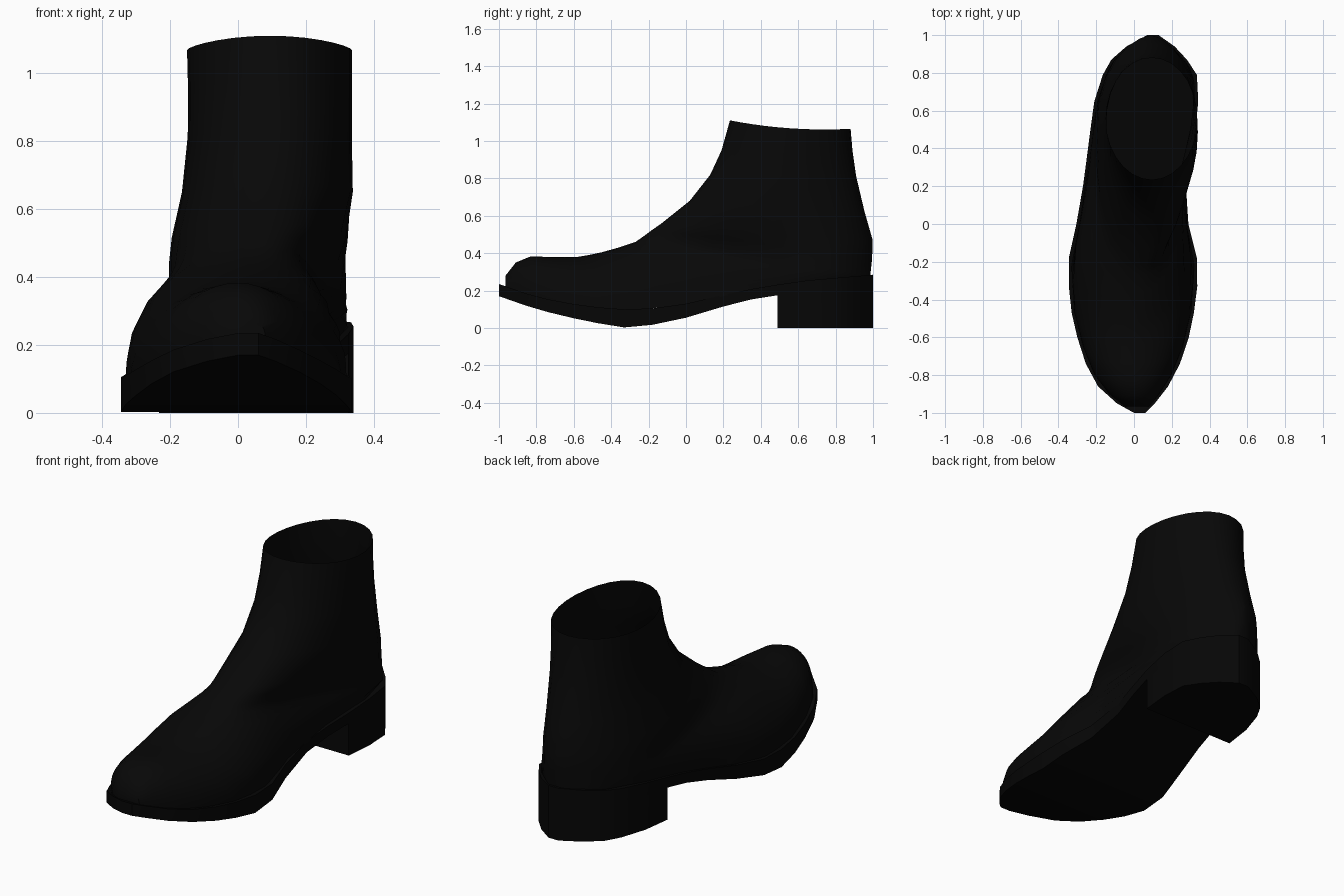
import bpy, bmesh, math

if "Cube" in bpy.data.objects:
    bpy.data.objects.remove(bpy.data.objects["Cube"])


def material(name, v):
    m = bpy.data.materials.new(name)
    m.diffuse_color = (v, v, v, 1)
    m.use_nodes = True
    m.node_tree.nodes["Principled BSDF"].inputs["Base Color"].default_value = m.diffuse_color
    return m


BLACK = material("black leather", 0.0023)
SOLE = material("dark rubber", 0.0018)

# sole outline seen from above: y, left x, right x
OUTLINE = [(-1.0, 0.0, 0.06), (-0.95, -0.09, 0.11), (-0.86, -0.19, 0.18), (-0.74, -0.255, 0.243),
           (-0.6, -0.3, 0.29), (-0.47, -0.33, 0.317), (-0.33, -0.345, 0.335), (-0.18, -0.345, 0.333),
           (0.0, -0.305, 0.288), (0.2, -0.27, 0.275), (0.35, -0.25, 0.3), (0.49, -0.232, 0.325),
           (0.65, -0.21, 0.34), (0.79, -0.165, 0.333), (0.87, -0.12, 0.28), (0.94, -0.04, 0.215),
           (1.0, 0.07, 0.13)]
# side profiles: y, z
TOP = [(-1.0, .235), (-.8, .165), (-.53, .115), (-.33, .1), (-.17, .105), (0, .13), (.3, .2), (.6, .25), (1, .285)]
BOTTOM = [(-1.0, .17), (-.8, .1), (-.53, .035), (-.33, .003), (-.17, .018), (0, .055), (.3, .145), (.49, .175), (1, .21)]
GROUND = [(-1, 0), (1, 0)]


def at(table, y, col=1):
    """Linear interpolation in a table sorted by y."""
    y = max(table[0][0], min(table[-1][0], y))
    for a, b in zip(table, table[1:]):
        if y <= b[0]:
            t = (y - a[0]) / (b[0] - a[0])
            return a[col] + (b[col] - a[col]) * t


def finish(name, bm, mat, angle):
    bmesh.ops.remove_doubles(bm, verts=bm.verts, dist=0.0005)
    bmesh.ops.recalc_face_normals(bm, faces=bm.faces)
    me = bpy.data.meshes.new(name)
    bm.to_mesh(me)
    bm.free()
    me.materials.append(mat)
    ob = bpy.data.objects.new(name, me)
    bpy.context.collection.objects.link(ob)
    bpy.ops.object.select_all(action='DESELECT')
    ob.select_set(True)
    bpy.context.view_layer.objects.active = ob
    bpy.ops.object.shade_smooth_by_angle(angle=math.radians(angle))
    return ob


def slab(name, y_min, top, bottom, mat):
    """Slab that follows the outline between two side profiles."""
    bm = bmesh.new()
    rings = []
    for y, l, r in OUTLINE:
        if y < y_min:
            continue
        zt, zb = at(top, y), at(bottom, y)
        rings.append([bm.verts.new(p) for p in ((l, y, zt), (r, y, zt), (r, y, zb), (l, y, zb))])
    for a, b in zip(rings, rings[1:]):
        for i in range(4):
            j = (i + 1) % 4
            bm.faces.new((a[i], a[j], b[j], b[i]))
    bm.faces.new(rings[0])
    bm.faces.new(rings[-1])
    return finish(name, bm, mat, 35)


slab("sole", -1.0, TOP, BOTTOM, SOLE)
slab("heel_block", 0.49, BOTTOM, GROUND, SOLE)

# upper: fan of sections from the opening to the toe
# front y, front z, back y, back z, centre x, oval left x, oval right x, foot share
SECTIONS = [(.235, 1.11, .88, 1.065, .095, -.15, .335, 0), (.19, .95, .89, .95, .095, -.147, .335, 0),
            (.13, .82, .91, .81, .095, -.148, .335, 0), (.02, .68, .955, .62, .09, -.165, .338, 0),
            (-.13, .56, .998, .47, .085, -.195, .338, .35), (-.18, .525, .995, .37, .08, -.21, .338, .7),
            (-.22, .495, .985, .278, .07, 0, 0, 1),
            (-.27, .46, .88, .268, .05, 0, 0, 1), (-.36, .43, .65, .25, .04, 0, 0, 1),
            (-.45, .405, .35, .205, .02, 0, 0, 1), (-.52, .39, .05, .135, 0, 0, 0, 1),
            (-.58, .38, -.22, .1, -.005, 0, 0, 1), (-.65, .379, -.45, .1, -.005, 0, 0, 1),
            (-.74, .38, -.65, .13, -.003, 0, 0, 1), (-.83, .383, -.8, .16, 0, 0, 0, 1),
            (-.91, .35, -.9, .19, .01, 0, 0, 1), (-.965, .28, -.965, .22, .02, 0, 0, 1)]
N = 15
bm = bmesh.new()
rings = []
for k, (fy, fz, by, bz, cx, xl, xr, foot) in enumerate(SECTIONS):
    ring = []
    for side in (1, -1):
        half = []
        oval = xr - cx if side > 0 else cx - xl
        for i in range(N):
            v = (1 + math.cos(math.pi * i / (N - 1))) / 2
            y = by + (fy - by) * v
            # shaft is a plain oval, foot is a dome over the sole outline
            edge = max(0, side * (at(OUTLINE, y, 2 if side > 0 else 1) - cx) - 0.015)
            dome = edge * math.sqrt(max(0, 1 - v ** 2.5))
            w = (1 - foot) * oval * 2 * math.sqrt(max(0, v * (1 - v))) + foot * dome
            dip = 0.08 * v * (1 - v) if k == 0 else 0   # dipped collar edge
            half.append(bm.verts.new((cx + side * w, y, bz + (fz - bz) * v - dip)))
        ring += half[::-1] if side > 0 else half[1:]
    rings.append(ring)
for k, (a, b) in enumerate(zip(rings, rings[1:])):
    n = len(a)
    for i in range(n if k < 6 else n - 1):
        j = (i + 1) % n
        bm.faces.new((a[i], a[j], b[j], b[i]))
bm.faces.new(rings[-1])
finish("boot_upper", bm, BLACK, 50)
